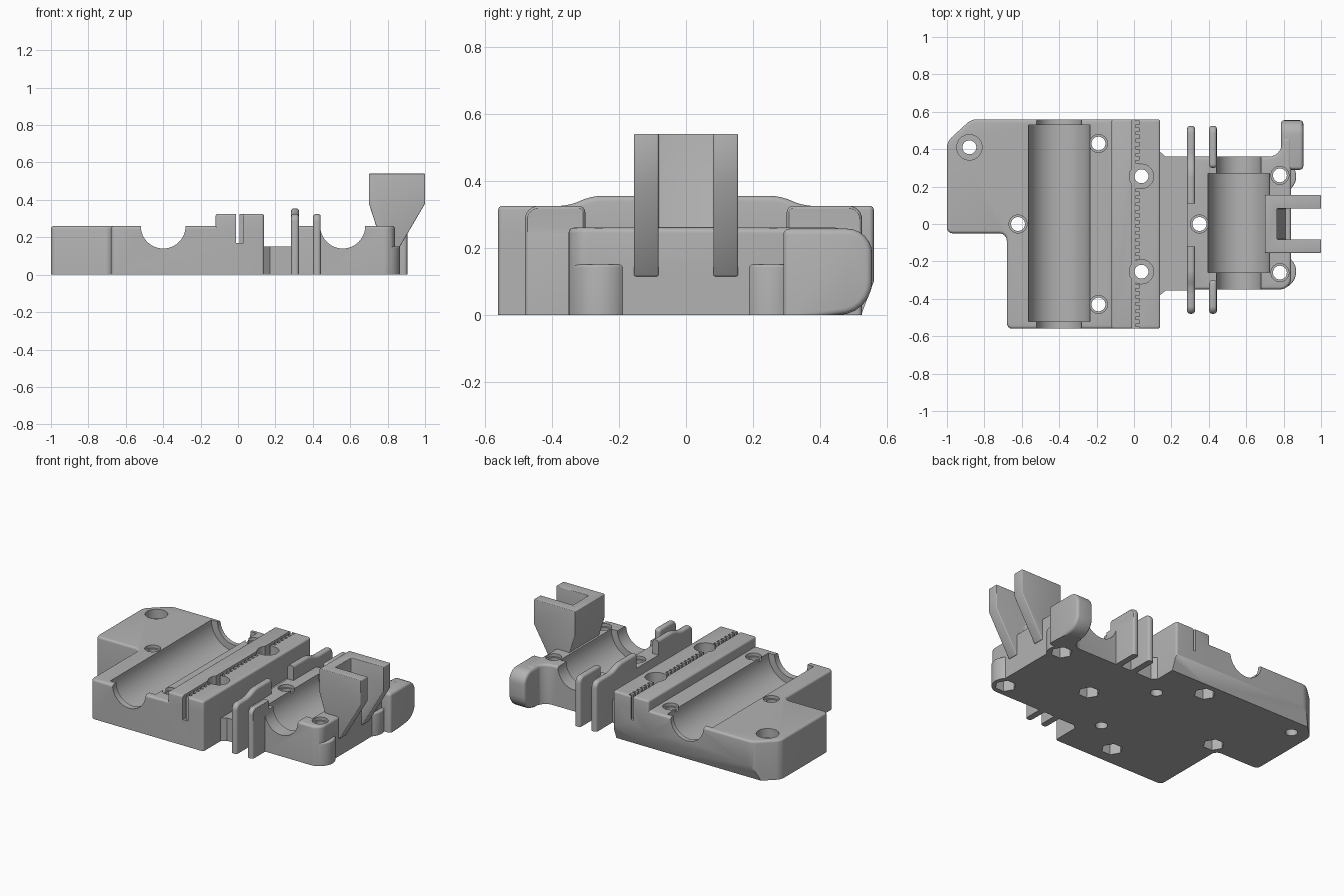
import bpy, bmesh, math
from mathutils import Vector

cube = bpy.data.objects.get("Cube")
if cube:
    bpy.data.objects.remove(cube)

grey = bpy.data.materials.new("plain grey")
grey.use_nodes = True
grey.diffuse_color = (0.45, 0.45, 0.45, 1)
grey.node_tree.nodes["Principled BSDF"].inputs["Base Color"].default_value = grey.diffuse_color


def rounded(points):
    """Outline from (a, b) or (a, b, radius) corners."""
    out, n = [], len(points)
    for i, p in enumerate(points):
        c = Vector(p[:2])
        if len(p) == 2:
            out.append(c)
            continue
        a = c + (Vector(points[i - 1][:2]) - c).normalized() * p[2]
        b = c + (Vector(points[(i + 1) % n][:2]) - c).normalized() * p[2]
        for k in range(7):
            t = k / 6
            # blend of a quadratic curve, tangent to both sides
            w = 1 - t
            s = w * w + 1.414 * w * t + t * t
            out.append((a * w * w + c * 1.414 * w * t + b * t * t) / s)
    return out


def prism(name, axis, points, lo, hi, bevel=0):
    """Extrude an outline along an axis, softening sharp edges off the floor."""
    place = {"x": lambda a, b, h: (h, a, b),
             "y": lambda a, b, h: (a, h, b),
             "z": lambda a, b, h: (a, b, h)}[axis]
    bm = bmesh.new()
    outline = rounded(points)
    ends = [[bm.verts.new(place(a, b, h)) for a, b in outline] for h in (lo, hi)]
    bm.faces.new(ends[0])
    bm.faces.new(ends[1])
    for i in range(len(outline)):
        bm.faces.new((ends[0][i - 1], ends[0][i], ends[1][i], ends[1][i - 1]))
    bmesh.ops.recalc_face_normals(bm, faces=bm.faces)
    if bevel:
        sharp = [e for e in bm.edges if e.calc_face_angle(0) > 0.7
                 and max(v.co.z for v in e.verts) > 0.001]
        bmesh.ops.bevel(bm, geom=sharp, offset=bevel, segments=4, profile=0.5,
                        affect="EDGES", clamp_overlap=True)
    return finish(name, bm)


def finish(name, bm):
    mesh = bpy.data.meshes.new(name)
    bm.to_mesh(mesh)
    bm.free()
    mesh.materials.append(grey)
    ob = bpy.data.objects.new(name, mesh)
    bpy.context.collection.objects.link(ob)
    return ob


def box(a0, a1, b0, b1):
    return [(a0, b0), (a1, b0), (a1, b1), (a0, b1)]


def combine(target, tool, operation="DIFFERENCE"):
    mod = target.modifiers.new("combine", "BOOLEAN")
    mod.operation, mod.solver, mod.object = operation, "EXACT", tool
    bpy.context.view_layer.objects.active = target
    bpy.ops.object.modifier_apply(modifier=mod.name)
    bpy.data.objects.remove(tool)


def disc(x, y, r, sides):
    return [(x + r * math.cos(math.tau * i / sides),
             y + r * math.sin(math.tau * i / sides)) for i in range(sides)]


def bore(target, x, y, top, nut=True, wide=0.048, depth=0.02):
    """Screw hole with a wider mouth and an optional hex nut pocket below."""
    combine(target, prism("bore", "z", disc(x, y, 0.037, 32), -0.1, 0.6))
    combine(target, prism("mouth", "z", disc(x, y, wide, 32), top - depth, 0.6))
    if nut:
        combine(target, prism("nut_pocket", "z", disc(x, y, 0.065, 6), -0.1, 0.07))


def groove(target, x, y0, y1, end):
    """Bearing seat with narrower rod openings through both ends."""
    for r, a, b in ((0.12, -end, end), (0.165, y0, y1)):
        arc = [(x - r * math.cos(math.pi * i / 32), 0.26 - r * math.sin(math.pi * i / 32))
               for i in range(33)]
        combine(target, prism("groove", "y", arc + [(x + r, 0.5), (x - r, 0.5)], a, b))


# Large block with raised belt ridge
block = prism("rod_block", "z", [
    (-1, -0.05, 0.03), (-0.68, -0.05, 0.04), (-0.68, -0.56, 0.03), (0.14, -0.56, 0.015),
    (0.14, 0.56, 0.015), (-0.87, 0.56, 0.03), (-1, 0.44, 0.03)], 0, 0.26, 0.015)
ridge = prism("belt_ridge", "z", [
    (-0.12, -0.56), (0.14, -0.56, 0.015), (0.14, 0.56, 0.015), (-0.12, 0.56)], 0, 0.325, 0.012)
combine(block, ridge, "UNION")
groove(block, -0.4, -0.52, 0.53, 0.7)
combine(block, prism("back_chamfer", "x", [(0.515, -0.02), (0.7, -0.02), (0.7, 0.1), (0.56, 0.1)], -1.2, 0.3))

# Belt slot, toothed on one side
comb = [(-0.01, 0.6), (-0.01, -0.6)]
pitch = 0.038
for i in range(-16, 16):
    y = i * pitch
    comb += [(0.008, y), (0.03, y), (0.03, y + pitch / 2), (0.008, y + pitch / 2)]
comb = [p for p in comb if abs(p[1]) < 0.59 or p[0] < 0]
comb = [comb[0], comb[1], (0.008, -0.6)] + comb[2:] + [(0.008, 0.6)]
combine(block, prism("belt_slot", "z", comb, 0.17, 0.5))

# Screw holes in the large block
bore(block, -0.88, 0.41, 0.26, False, 0.068, 0.06)
bore(block, -0.62, 0, 0.26)
for side in (-1, 1):
    bore(block, -0.19, side * 0.43, 0.26)
    bore(block, 0.04, side * 0.255, 0.325, False, 0.065, 0.155)

# Smaller bearing block with a flared back corner
cradle = prism("bearing_block", "z", [
    (0.3, -0.35), (0.84, -0.35, 0.06), (0.84, 0.46), (0.79, 0.46),
    (0.79, 0.36, 0.07), (0.3, 0.36)], 0, 0.26, 0.015)
arm = prism("back_arm", "x", [
    (0.29, 0), (0.555, 0, 0.1), (0.555, 0.257, 0.075), (0.29, 0.257)], 0.785, 0.905, 0.025)
web = prism("low_web", "z", [
    (0.12, -0.38), (0.14, -0.38), (0.17, -0.355), (0.31, -0.355),
    (0.31, 0.36), (0.17, 0.36), (0.14, 0.385), (0.12, 0.385)], 0, 0.15)
for part in (arm, web):
    combine(cradle, part, "UNION")
for side in (-1, 1):
    combine(cradle, prism("corner_boss", "z", disc(0.775, side * 0.255, 0.092, 40), 0, 0.15, 0.008), "UNION")

# Thin upright fins
fin = prism("inner_fin", "x", [
    (-0.48, 0), (0.525, 0), (0.525, 0.325, 0.04), (0.35, 0.325, 0.03), (0.28, 0.355, 0.03),
    (-0.28, 0.355, 0.03), (-0.35, 0.325, 0.03), (-0.48, 0.325, 0.04)], 0.284, 0.326, 0.016)
combine(fin, prism("fin_gap", "x", box(-0.12, 0.11, 0.26, 0.5), 0.2, 0.4))
combine(cradle, fin, "UNION")
for start, end in ((-0.3, -0.48), (0.3, 0.525)):
    outer = prism("outer_fin", "x", [
        (start, 0), (end, 0), (end, 0.325, 0.04), (start, 0.325, 0.02)], 0.402, 0.443, 0.016)
    combine(cradle, outer, "UNION")

groove(cradle, 0.56, -0.26, 0.27, 0.7)
bore(cradle, 0.35, 0, 0.26)
for side in (-1, 1):
    bore(cradle, 0.78, side * 0.26, 0.26)

# Open upright bracket on the end
hook = prism("end_bracket", "y", [
    (0.7, 0.54), (0.7, 0.38), (0.745, 0.24), (0.765, 0.115),
    (0.845, 0.115), (1, 0.38), (1, 0.54)], -0.155, 0.155)
combine(hook, prism("bracket_opening", "y", [
    (0.765, 0.7), (0.765, 0.37), (0.835, 0.2), (0.835, 0), (1.2, 0), (1.2, 0.7)], -0.082, 0.082))
soft = hook.modifiers.new("soft_edges", "BEVEL")
soft.width, soft.segments, soft.limit_method = 0.02, 4, "ANGLE"
soft.angle_limit = math.radians(50)
bpy.context.view_layer.objects.active = hook
bpy.ops.object.modifier_apply(modifier=soft.name)

for ob in (block, cradle, hook):
    bpy.ops.object.select_all(action="DESELECT")
    ob.select_set(True)
    bpy.context.view_layer.objects.active = ob
    bpy.ops.object.shade_smooth_by_angle(angle=math.radians(30))
